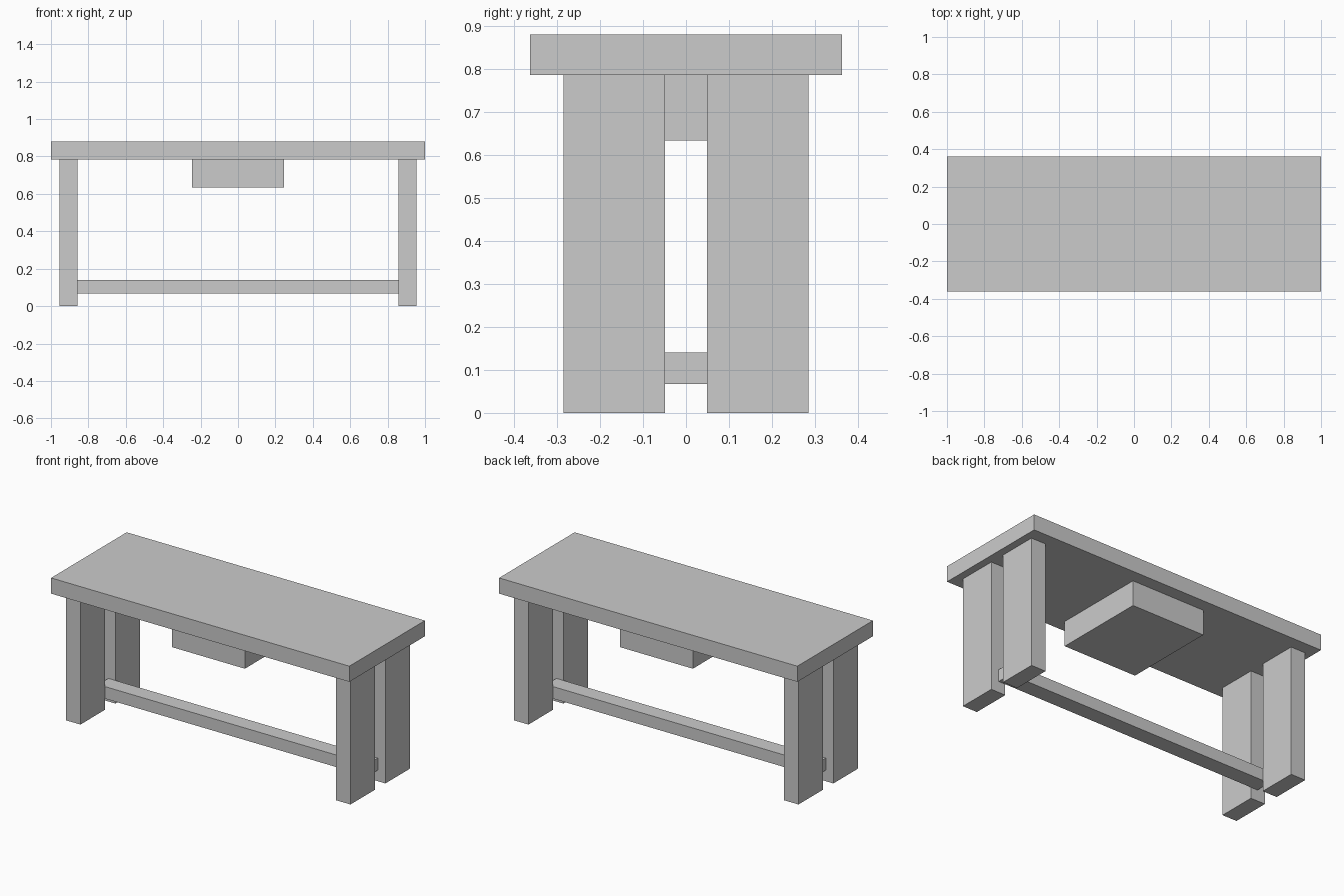
import bpy
import bmesh
from mathutils import Vector

if "Cube" in bpy.data.objects:
    bpy.data.objects.remove(bpy.data.objects["Cube"])


def box(name, lo, hi):
    """Axis-aligned box between two corners, origin at its centre."""
    lo, hi = Vector(lo), Vector(hi)
    bm = bmesh.new()
    bmesh.ops.create_cube(bm, size=1.0)
    bmesh.ops.scale(bm, vec=hi - lo, verts=bm.verts)
    mesh = bpy.data.meshes.new(name)
    bm.to_mesh(mesh)
    bm.free()
    obj = bpy.data.objects.new(name, mesh)
    obj.location = (lo + hi) / 2
    bpy.context.collection.objects.link(obj)
    return obj


TOP_Z, UNDER_Z = 0.88, 0.785     # top and underside of the table top
LEG_X = (0.857, 0.954)           # inner and outer leg faces
LEG_Y = (0.049, 0.285)

# Table top
box("table_top", (-1, -0.362, UNDER_Z), (1, 0.362, TOP_Z))

# Four plank legs, a pair at each end with a gap between them
for sx, side in ((-1, "left"), (1, "right")):
    for sy, end in ((-1, "front"), (1, "back")):
        xs = sorted(sx * v for v in LEG_X)
        ys = sorted(sy * v for v in LEG_Y)
        box(f"{end}_{side}_leg", (xs[0], ys[0], 0), (xs[1], ys[1], UNDER_Z))

# Drawer box hung below the top
box("drawer", (-0.245, -0.284, 0.633), (0.245, 0.284, UNDER_Z))

# Low stretcher, its ends held in the gaps between the legs
box("stretcher", (-0.903, -0.049, 0.067), (0.903, 0.049, 0.14))
